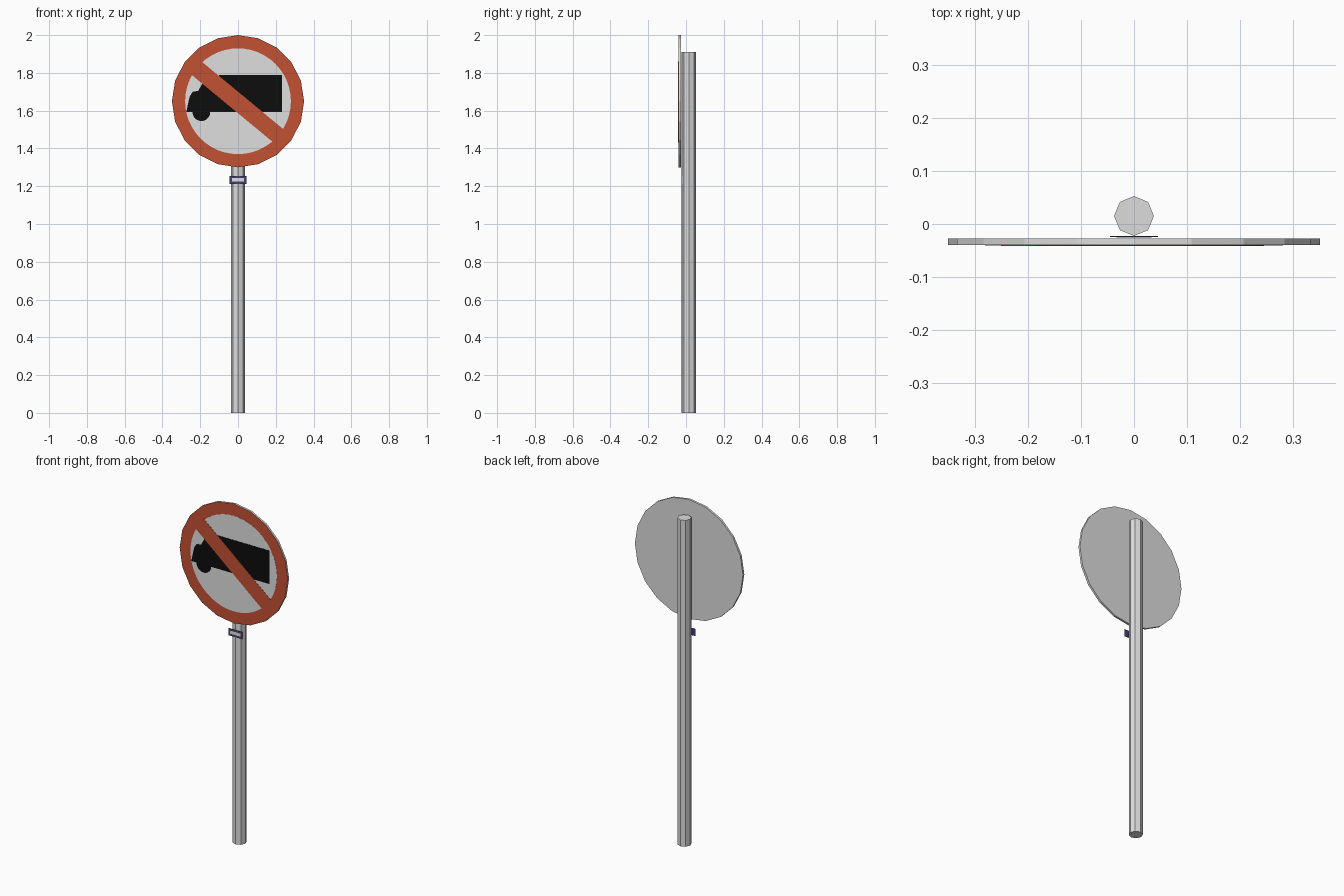
import bpy, bmesh, math

if "Cube" in bpy.data.objects:
    bpy.data.objects.remove(bpy.data.objects["Cube"])


def material(name, rgb):
    m = bpy.data.materials.new(name)
    m.diffuse_color = (*rgb, 1.0)
    m.use_nodes = True
    m.node_tree.nodes["Principled BSDF"].inputs["Base Color"].default_value = m.diffuse_color
    return m


grey = material("galvanised_grey", (0.72, 0.72, 0.72))
white = material("panel_white", (0.74, 0.74, 0.74))
red = material("sign_red", (0.55, 0.082, 0.033))
black = material("symbol_black", (0.004, 0.004, 0.004))
blue = material("label_blue", (0.06, 0.05, 0.16))


def circle(r, n, cx=0.0, cy=0.0):
    return [(cx + r * math.cos(2 * math.pi * i / n),
             cy + r * math.sin(2 * math.pi * i / n)) for i in range(n)]


def rect(x0, x1, z0, z1):
    return [(x0, z0), (x1, z0), (x1, z1), (x0, z1)]


def prism(name, outline, depth, mats, axis="y"):
    """Extrude an outline (x,z along y, or x,y along z) between two depths."""
    a, b = depth
    place = (lambda u, v, d: (u, d, v)) if axis == "y" else (lambda u, v, d: (u, v, d))
    bm = bmesh.new()
    lo = [bm.verts.new(place(u, v, a)) for u, v in outline]
    hi = [bm.verts.new(place(u, v, b)) for u, v in outline]
    bm.faces.new(lo)
    bm.faces.new(hi)
    n = len(outline)
    for i in range(n):
        j = (i + 1) % n
        bm.faces.new((lo[i], lo[j], hi[j], hi[i]))
    bmesh.ops.recalc_face_normals(bm, faces=bm.faces)
    if len(mats) > 1:  # second colour goes on the front-facing face
        for f in bm.faces:
            f.material_index = 1 if f.normal.y < -0.99 else 0
    me = bpy.data.meshes.new(name)
    bm.to_mesh(me)
    bm.free()
    for m in mats:
        me.materials.append(m)
    ob = bpy.data.objects.new(name, me)
    bpy.context.collection.objects.link(ob)
    return ob


CZ = 1.65  # sign centre height

# Octagonal pole
prism("pole", circle(0.0375, 8, 0, 0.015), (0, 1.91), [grey], axis="z")

# Twenty-sided sign disc: grey metal with a red front
prism("sign_disc", circle(0.35, 20, 0, CZ), (-0.0395, -0.027), [grey, red])

# White field inside the red border
prism("white_field", circle(0.28, 48, 0, CZ), (-0.0400, -0.0390), [white])

# Lorry symbol: cab and cargo box in one outline, plus the front wheel
lorry = [(-0.274, 1.592), (0.233, 1.592), (0.233, 1.788), (-0.10, 1.788),
         (-0.10, 1.742), (-0.19, 1.742), (-0.21, 1.705), (-0.24, 1.70), (-0.256, 1.675)]
prism("lorry_symbol", lorry, (-0.0405, -0.0395), [black])
prism("lorry_wheel", circle(0.047, 20, -0.194, 1.592), (-0.0406, -0.0395), [black])

# Diagonal red bar
ang = math.radians(-39.6)
c, s = math.cos(ang), math.sin(ang)
bar = [(u * c - v * s - 0.003, u * s + v * c + CZ - 0.004)
       for u, v in rect(-0.285, 0.285, -0.044, 0.044)]
prism("diagonal_bar", bar, (-0.0412, -0.0395), [red])

# Small plain label on the pole
prism("label_plate", rect(-0.045, 0.045, 1.213, 1.255), (-0.0245, -0.0225), [blue])
prism("label_panel", rect(-0.033, 0.033, 1.225, 1.243), (-0.0250, -0.0240), [white])
